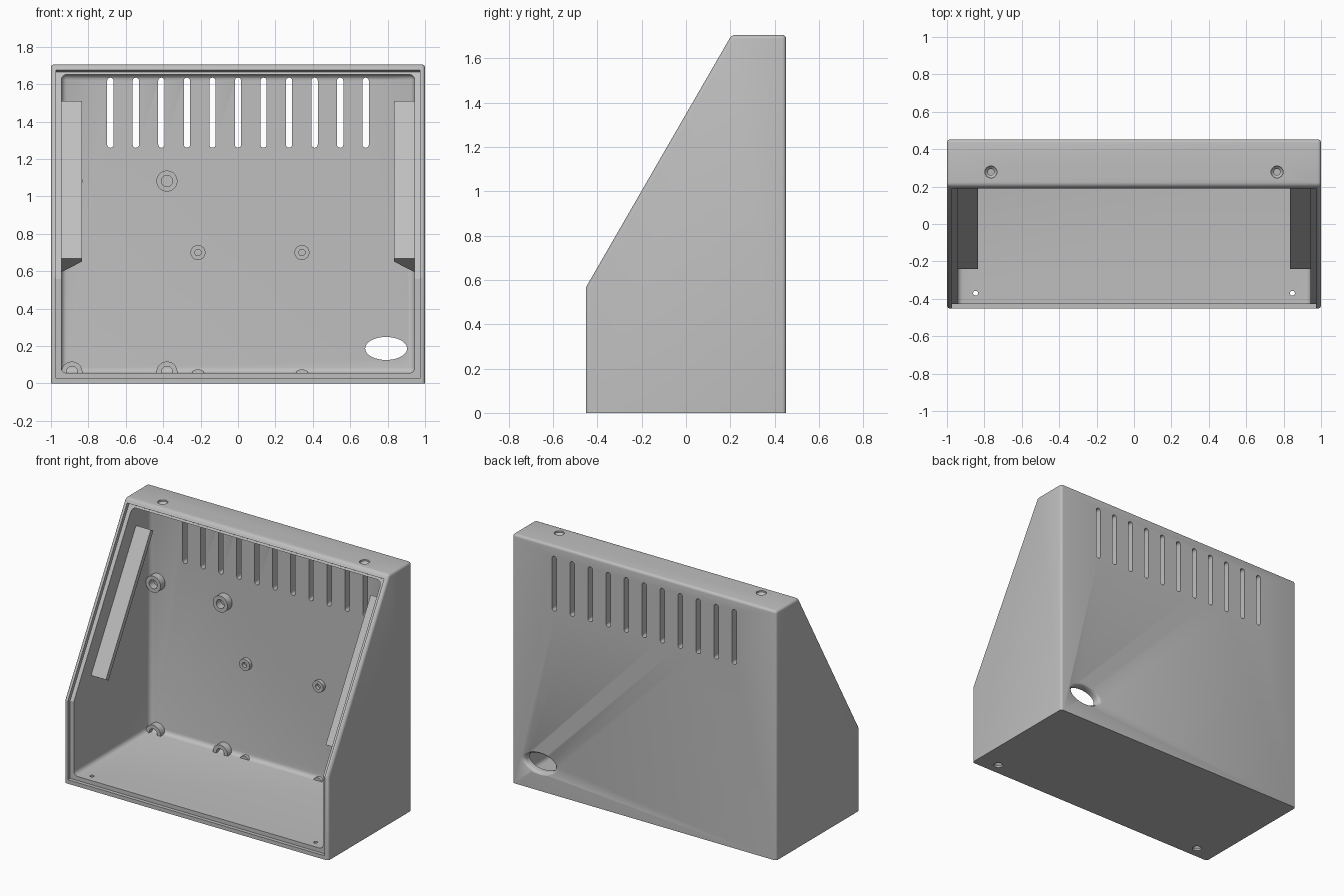
import bpy, bmesh, math
from mathutils import Vector, Matrix

old = bpy.data.objects.get("Cube")
if old:
    bpy.data.objects.remove(old, do_unlink=True)

grey = bpy.data.materials.new("light grey plastic")
grey.use_nodes = True
COLOUR = (0.52, 0.52, 0.52, 1)
grey.diffuse_color = COLOUR
grey.node_tree.nodes["Principled BSDF"].inputs["Base Color"].default_value = COLOUR

WIDTH, DEPTH, HEIGHT = 1.0, 0.452, 1.706     # half width, half depth, height
KNEE = Vector((0, -DEPTH, 0.566))            # where the front starts to lean back
SLOPE = Vector((0, 0.5, 0.866))              # up along the lean
INWARD = Vector((0, 0.866, -0.5))            # into the case from the lean


def finish(name, bm):
    bmesh.ops.recalc_face_normals(bm, faces=bm.faces[:])
    mesh = bpy.data.meshes.new(name)
    bm.to_mesh(mesh)
    bm.free()
    mesh.materials.append(grey)
    ob = bpy.data.objects.new(name, mesh)
    bpy.context.collection.objects.link(ob)
    return ob


def extrude(name, points, vector, radius=0, rounded=lambda e: True):
    """Extrude a closed outline and round the chosen edges."""
    bm = bmesh.new()
    face = bm.faces.new([bm.verts.new(p) for p in points])
    made = bmesh.ops.extrude_face_region(bm, geom=[face])["geom"]
    bmesh.ops.translate(bm, vec=vector, verts=[v for v in made if isinstance(v, bmesh.types.BMVert)])
    if not any(f.is_valid and f is face for f in bm.faces):
        bm.faces.new([v for v in bm.verts][:len(points)])
    bmesh.ops.recalc_face_normals(bm, faces=bm.faces[:])
    if radius:
        bmesh.ops.bevel(bm, geom=[e for e in bm.edges if rounded(e)], offset=radius,
                        segments=4, profile=0.5, affect='EDGES')
    return finish(name, bm)


def lathe(name, profile, place, axis='Z', scale=(1, 1, 1), ring=False, steps=40):
    """Turn (radius, height) points; ring closes the profile on itself."""
    bm = bmesh.new()
    rows = []
    for r, h in profile:
        rows.append([bm.verts.new((r * math.cos(a), r * math.sin(a), h))
                     for a in (math.tau * i / steps for i in range(steps))])
    pairs = list(zip(rows, rows[1:]))
    if ring:
        pairs.append((rows[-1], rows[0]))
    else:
        bm.faces.new(rows[0])
        bm.faces.new(rows[-1])
    for a, b in pairs:
        for i in range(steps):
            j = (i + 1) % steps
            bm.faces.new((a[i], a[j], b[j], b[i]))
    turn = Matrix.Rotation(-math.pi / 2, 4, 'X') if axis == 'Y' else Matrix()
    bm.transform(Matrix.Translation(place) @ turn @ Matrix.Diagonal((*scale, 1)))
    return finish(name, bm)


def cut(body, cutter):
    mod = body.modifiers.new("cut", 'BOOLEAN')
    mod.operation, mod.solver, mod.object = 'DIFFERENCE', 'EXACT', cutter
    bpy.context.view_layer.objects.active = body
    bpy.ops.object.modifier_apply(modifier=mod.name)
    bpy.data.objects.remove(cutter, do_unlink=True)


# Outer case: sharp at the base and the front bend, rounded elsewhere
def case_edge(e):
    a, b = (v.co for v in e.verts)
    across = abs(a.x - b.x) > 1
    base = max(a.z, b.z) < 0.01
    return not base and not (across and a.z < 1)


outline = [(-WIDTH, y, z) for y, z in ((-DEPTH, 0), (-DEPTH, KNEE.z), (0.206, HEIGHT),
                                       (DEPTH, HEIGHT), (DEPTH, 0))]
case = extrude("case", outline, (2 * WIDTH, 0, 0), 0.018, case_edge)

# Inner cavity, open through the front
cavity = [(-0.945, y, z) for y, z in ((-0.7, 0.055), (0.4, 0.055), (0.4, 1.652), (-0.7, 1.652))]
cut(case, extrude("cavity_cutter", cavity, (1.89, 0, 0), 0.03))


# Stepped seat for the front panel
def front_line(d):
    knee = KNEE + Vector((0, d, -d * math.tan(math.pi / 12)))
    foot = Vector((0, knee.y, 0.027))
    return [foot, knee, KNEE + SLOPE * 1.283 + INWARD * d]


seat = [p + Vector((-0.973, 0, 0)) for p in front_line(0.025) + front_line(-0.1)[::-1]]
cut(case, extrude("seat_cutter", seat, (1.946, 0, 0)))

# Row of vent slots in the back
SLOTS, R = 11, 0.017
for i in range(SLOTS):
    x = (i - (SLOTS - 1) / 2) * 0.1365
    pts = []
    for k in range(18):
        a = math.pi * (k if k < 9 else k - 1) / 8
        pts.append((x + R * math.cos(a), 0.3, (1.618 if k < 9 else 1.277) + R * math.sin(a)))
    cut(case, extrude("slot_cutter", pts, (0, 0.3, 0)))

# Oval cable port, flared on the outside
port = [(1, -0.1), (1, 0.025), (1.04, 0.039), (1.13, 0.048), (1.28, 0.053), (1.28, 0.1)]
cut(case, lathe("port_cutter", port, (0.792, 0.4, 0.187), 'Y', (0.112, 0.0615, 1), steps=48))

# Countersunk screw holes in the top and the base
for s in (-1, 1):
    top = [(0.017, -0.1), (0.017, -0.025), (0.032, -0.01), (0.032, 0.1)]
    cut(case, lathe("top_hole_cutter", top, (s * 0.765, 0.278, HEIGHT)))
    base = [(0.03, -0.1), (0.03, 0.012), (0.013, 0.028), (0.013, 0.1)]
    cut(case, lathe("base_hole_cutter", base, (s * 0.847, -0.37, 0)))

parts = [case]


# Hollow mounting posts on the back wall
def post(name, x, z, outer, inner, length):
    profile = [(inner, 0.012), (outer, 0.012), (outer, -length), (inner, -length)]
    parts.append(lathe(name, profile, (x, 0.4, z), 'Y', ring=True))


for x in (-0.888, -0.38):
    for z in (0.061, 1.082):
        post("large_post", x, z, 0.056, 0.03, 0.05)
for x in (-0.214, 0.342):
    post("small_post", x, 0.70, 0.04, 0.017, 0.025)
    post("small_post_low", x, 0.039, 0.037, 0.017, 0.025)

# Wedge rails on the side walls, parallel to the leaning front
for s, side in ((-1, "right"), (1, "left")):
    start = Vector((0, -0.24, 0.668))
    section = [start + INWARD * d + Vector((s * x, 0, 0))
               for x, d in ((0.833, 0), (0.96, 0), (0.96, 0.16), (0.833, 0.032))]
    parts.append(extrude(side + "_rail", section, SLOPE * 0.972))

# Smooth the rounded surfaces and keep the corners crisp
for ob in parts:
    bpy.ops.object.select_all(action='DESELECT')
    ob.select_set(True)
    bpy.context.view_layer.objects.active = ob
    bpy.ops.object.shade_smooth_by_angle(angle=math.radians(26))
